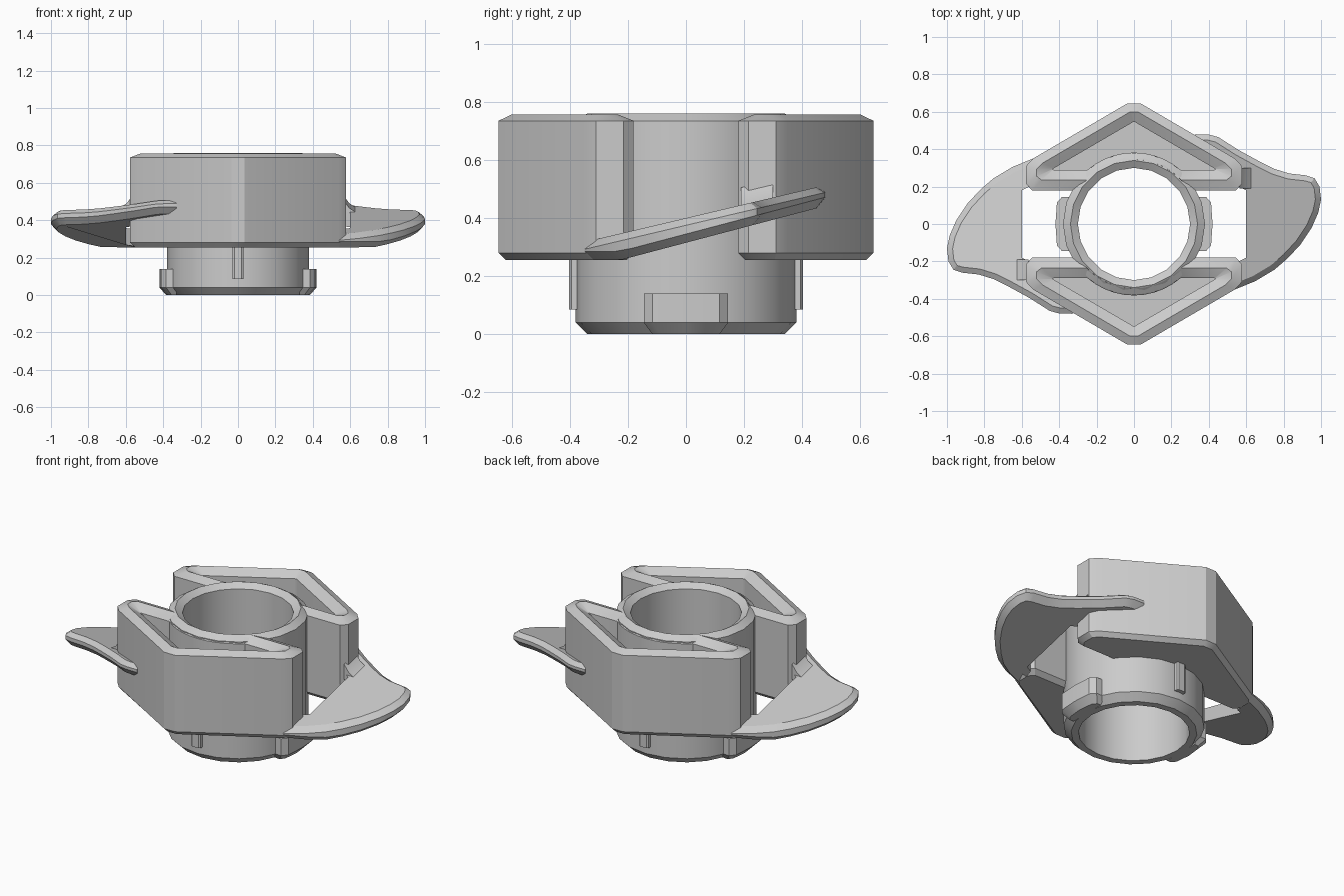
import bpy, bmesh
from math import sin, cos, pi, sqrt, asin
from mathutils import Vector, Matrix

if "Cube" in bpy.data.objects:
    bpy.data.objects.remove(bpy.data.objects["Cube"])


def finish(name, bm, turn=0.0):
    bmesh.ops.transform(bm, matrix=Matrix.Rotation(turn, 4, 'Z'), verts=bm.verts)
    bmesh.ops.recalc_face_normals(bm, faces=bm.faces)
    me = bpy.data.meshes.new(name)
    bm.to_mesh(me)
    bm.free()
    ob = bpy.data.objects.new(name, me)
    bpy.context.collection.objects.link(ob)
    return ob


def loft(name, rings, turn=0.0, close=False):
    """Skin equal-length rings of 3D points; cap the ends or close into a loop."""
    bm = bmesh.new()
    rows = [[bm.verts.new(p) for p in r] for r in rings]
    pairs = list(zip(rows, rows[1:]))
    if close:
        pairs.append((rows[-1], rows[0]))
    for a, b in pairs:
        for i in range(len(a)):
            j = (i + 1) % len(a)
            bm.faces.new((a[i], a[j], b[j], b[i]))
    if not close:
        bm.faces.new(rows[0])
        bm.faces.new(rows[-1])
    return finish(name, bm, turn)


def pocket_ring(half, r, z):
    """Symmetric pocket outline: half profile, arc around the tube, mirrored half."""
    a0 = asin(half[-1][1] / r)
    arc = [(r * cos(a0 + (pi - 2 * a0) * i / 10), r * sin(a0 + (pi - 2 * a0) * i / 10))
           for i in range(11)]
    pts = half[:-1] + arc + [(-x, y) for x, y in reversed(half[:-1])]
    return [(x, y, z) for x, y in pts]


def inset(path, d):
    """Shift an open counter-clockwise path inwards."""
    out = []
    for i, p in enumerate(path):
        a, b = path[max(i - 1, 0)], path[min(i + 1, len(path) - 1)]
        t = (Vector(b) - Vector(a)).normalized()
        out.append((p[0] - t.y * d, p[1] + t.x * d))
    return out


# Central tube with ridged top rim and chamfered foot
SIDES = 20
tube = [(0.30, 0), (0.34, 0), (0.38, 0.04), (0.38, 0.735), (0.34, 0.76), (0.30, 0.735)]
loft("center_tube", [[(r * cos(2 * pi * i / SIDES), r * sin(2 * pi * i / SIDES), z)
                      for i in range(SIDES)] for r, z in tube], close=True)

# Pocket outlines (right half, from apex to tube)
base = [(0.03, 0.62), (0.525, 0.335), (0.55, 0.305), (0.55, 0.235), (0.525, 0.205), (0, 0.205)]
outer = [(0.035, 0.645), (0.54, 0.35), (0.577, 0.31), (0.577, 0.215), (0.545, 0.18), (0, 0.18)]
ridge = [(0.02, 0.60), (0.49, 0.325), (0.52, 0.295), (0.52, 0.255), (0.495, 0.235), (0, 0.235)]
inner = [(0.005, 0.545), (0.425, 0.3), (0.435, 0.295), (0.435, 0.292), (0.43, 0.29), (0, 0.29)]
pocket = [pocket_ring(base, 0.345, 0.255), pocket_ring(outer, 0.345, 0.28),
          pocket_ring(outer, 0.345, 0.735), pocket_ring(ridge, 0.345, 0.757),
          pocket_ring(inner, 0.382, 0.725), pocket_ring(inner, 0.382, 0.33)]

# Wing outline: free edge, then the edge hidden in the body and along the slot
edge = [(0.47, -0.375), (0.54, -0.35), (0.65, -0.305), (0.75, -0.245), (0.82, -0.185),
        (0.89, -0.11), (0.95, -0.02), (0.985, 0.06), (1.0, 0.13), (0.992, 0.2),
        (0.965, 0.245), (0.92, 0.26), (0.83, 0.27), (0.75, 0.295), (0.67, 0.335),
        (0.56, 0.395), (0.45, 0.465), (0.40, 0.478), (0.33, 0.48)]
root = [(0.33, 0.42), (0.51, 0.33), (0.55, 0.25), (0.56, 0.2), (0.6, 0.18),
        (0.6, -0.18), (0.56, -0.2), (0.55, -0.25), (0.51, -0.33)]


def top_z(y):
    return 0.40 + 0.236 * y


def low_z(y):
    return max(0.315 + 0.264 * y, 0.255)


def wing_ring(d, height, lift):
    return [(x, y, height(y) + lift) for x, y in inset(edge, d) + root]


wing = [wing_ring(0.03, low_z, 0), wing_ring(0, low_z, 0.03),
        wing_ring(0, top_z, -0.025), wing_ring(0.03, top_z, 0)]

# Locking lug outline
lug = [(0.33, -0.145), (0.385, -0.145), (0.412, -0.115), (0.42, 0),
       (0.412, 0.115), (0.385, 0.145), (0.33, 0.145)]
lug_foot = [(0.33, -0.115), (0.355, -0.115), (0.375, -0.09), (0.385, 0),
            (0.375, 0.09), (0.355, 0.115), (0.33, 0.115)]

for side, turn in (("a", 0), ("b", pi)):
    loft("pocket_" + side, pocket, turn)
    loft("wing_" + side, wing, turn)
    loft("lug_" + side, [[(x, y, z) for x, y in ring] for ring, z in
                         ((lug_foot, 0), (lug, 0.04), (lug, 0.14))], turn)

    # Guide rib under the pocket
    rib = [(-0.03, 0.36), (0.03, 0.36), (0.03, 0.395), (0.02, 0.402), (-0.02, 0.402), (-0.03, 0.395)]
    loft("rib_" + side, [[(x, y, z) for x, y in rib] for z in (0.085, 0.27)], turn)

    # Small gusset where the wing meets the pocket side
    loft("gusset_" + side, [[(0.565, y, top_z(y) - 0.03), (0.64, y, top_z(y) - 0.01),
                             (0.595, y, top_z(y) + 0.02), (0.565, y, top_z(y) + 0.06)]
                            for y in (0.19, 0.3)], turn)

# Smooth shading with sharp creases kept
bpy.ops.object.select_all(action='SELECT')
bpy.context.view_layer.objects.active = bpy.data.objects["center_tube"]
bpy.ops.object.shade_smooth_by_angle(angle=0.5)
